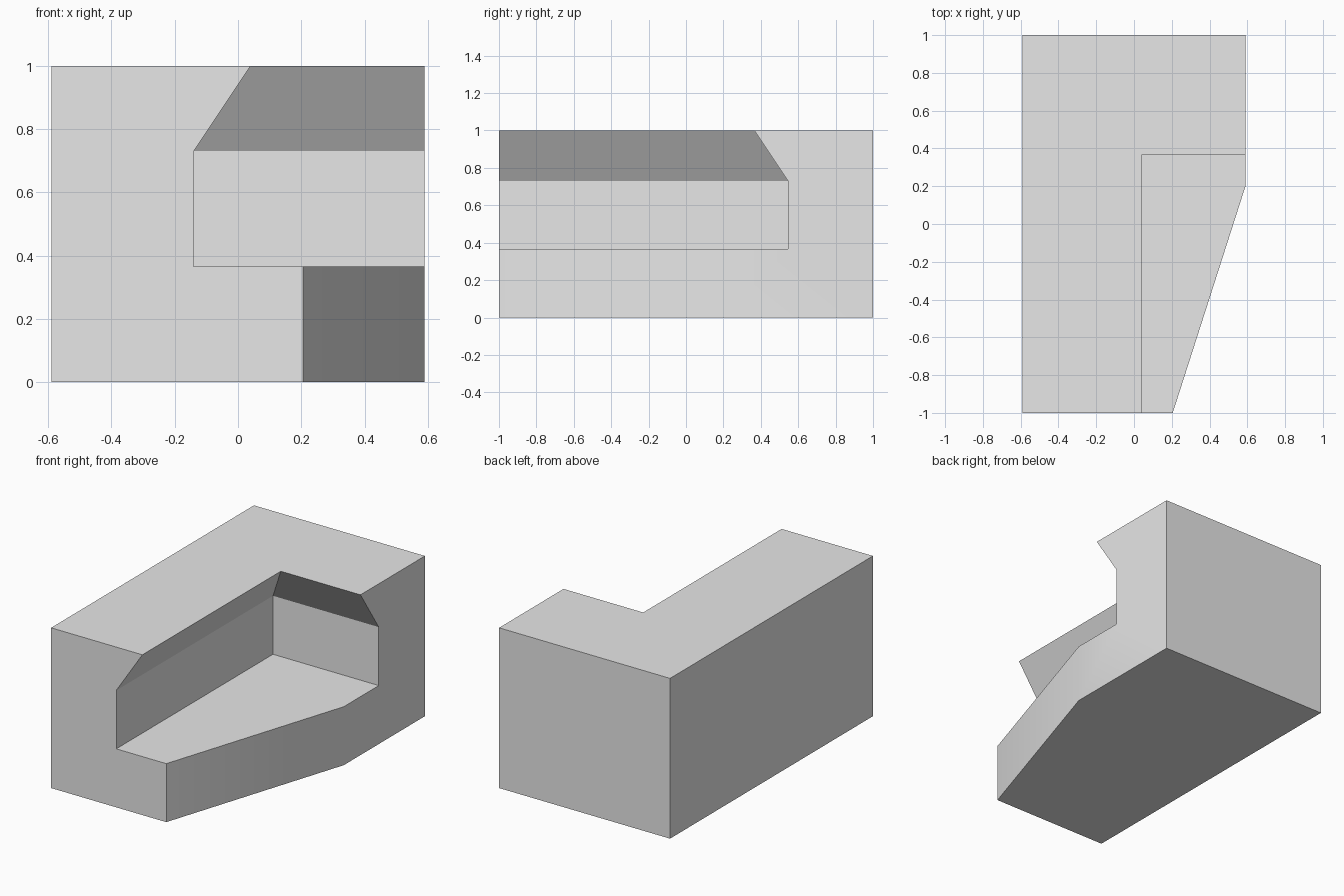
import bpy
import bmesh
import math

cube = bpy.data.objects.get("Cube")
if cube:
    bpy.data.objects.remove(cube, do_unlink=True)


def loft(name, rings):
    """Closed solid through matching rings listed from bottom to top."""
    bm = bmesh.new()
    loops = [[bm.verts.new(p) for p in ring] for ring in rings]
    bm.faces.new(loops[0][::-1])
    bm.faces.new(loops[-1])
    n = len(loops[0])
    for low, high in zip(loops, loops[1:]):
        for i in range(n):
            j = (i + 1) % n
            bm.faces.new((low[i], low[j], high[j], high[i]))
    bmesh.ops.recalc_face_normals(bm, faces=bm.faces)
    mesh = bpy.data.meshes.new(name)
    bm.to_mesh(mesh)
    bm.free()
    obj = bpy.data.objects.new(name, mesh)
    bpy.context.collection.objects.link(obj)
    return obj


# Light grey material
grey = bpy.data.materials.new("light grey")
grey.use_nodes = True
colour = (0.8, 0.8, 0.8, 1)
grey.diffuse_color = colour
grey.node_tree.nodes["Principled BSDF"].inputs["Base Color"].default_value = colour

# Block with one tapered side
plan = [(-0.59, -1), (0.205, -1), (0.59, 0.2), (0.59, 1), (-0.59, 1)]
block = loft("notched_block", [[(x, y, z) for x, y in plan] for z in (0, 1)])
block.data.materials.append(grey)

# Corner recess: straight walls below, sloping overhang above
levels = [(-0.14, 0.545, 0.365), (-0.14, 0.545, 0.73), (0.22, 0.185, 1.27)]
cutter = loft("recess_cutter", [
    [(x, -1.5, z), (1, -1.5, z), (1, y, z), (x, y, z)] for x, y, z in levels])
cutter.hide_render = True

# Cut the recess
cut = block.modifiers.new("recess", "BOOLEAN")
cut.operation = "DIFFERENCE"
cut.solver = "EXACT"
cut.object = cutter
bpy.ops.object.select_all(action="DESELECT")
block.select_set(True)
bpy.context.view_layer.objects.active = block
bpy.ops.object.modifier_apply(modifier=cut.name)
bpy.data.objects.remove(cutter, do_unlink=True)

# Soft shading across the shallow bend only
bpy.ops.object.shade_smooth_by_angle(angle=math.radians(30))
